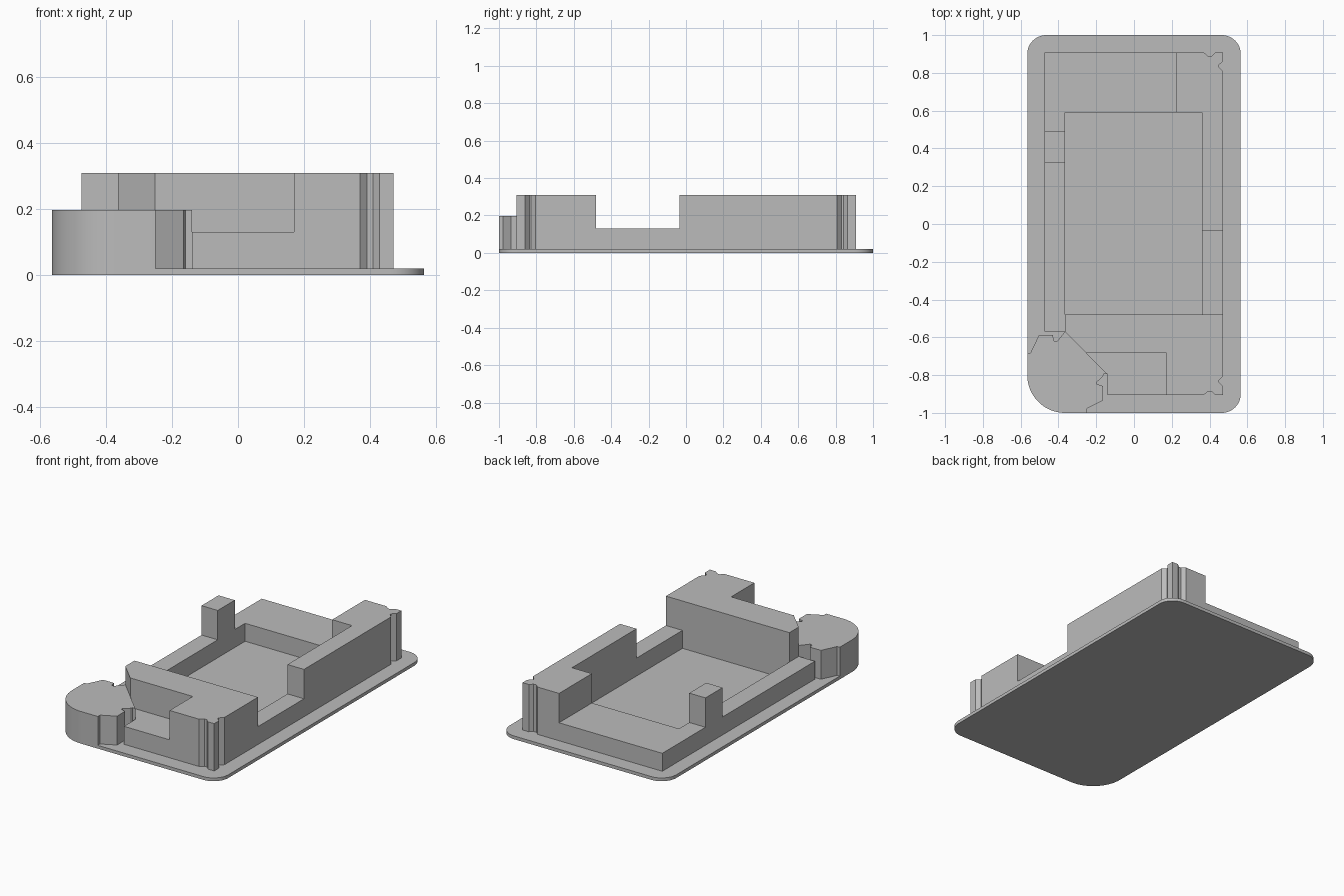
import bpy, bmesh, math

if "Cube" in bpy.data.objects:
    bpy.data.objects.remove(bpy.data.objects["Cube"])

grey = bpy.data.materials.new("light grey")
grey.diffuse_color = (0.50, 0.50, 0.50, 1)
grey.use_nodes = True
grey.node_tree.nodes["Principled BSDF"].inputs["Base Color"].default_value = grey.diffuse_color


def prism(name, pts, z0, z1):
    """Extrude a counter-clockwise outline from z0 to z1."""
    bm = bmesh.new()
    face = bm.faces.new([bm.verts.new((x, y, z0)) for x, y in pts])
    ext = bmesh.ops.extrude_face_region(bm, geom=[face])
    for v in ext["geom"]:
        if isinstance(v, bmesh.types.BMVert):
            v.co.z = z1
    bmesh.ops.recalc_face_normals(bm, faces=bm.faces)
    mesh = bpy.data.meshes.new(name)
    bm.to_mesh(mesh)
    bm.free()
    mesh.materials.append(grey)
    ob = bpy.data.objects.new(name, mesh)
    bpy.context.collection.objects.link(ob)
    return ob


def activate(ob):
    bpy.ops.object.select_all(action="DESELECT")
    ob.select_set(True)
    bpy.context.view_layer.objects.active = ob


def cut(ob, pts, z0):
    """Cut an outline out of ob, from z0 up."""
    cutter = prism("cutter", pts, z0, 0.5)
    cutter.hide_render = True
    mod = ob.modifiers.new("cut", "BOOLEAN")
    mod.operation = "DIFFERENCE"
    mod.solver = "EXACT"
    mod.object = cutter
    activate(ob)
    bpy.ops.object.modifier_apply(modifier=mod.name)
    bpy.data.objects.remove(cutter)


def arc(cx, cy, r, start, n=12):
    """Quarter circle, counter-clockwise from the start angle."""
    return [(cx + r * math.cos(math.radians(start + 90 * i / n)),
             cy + r * math.sin(math.radians(start + 90 * i / n))) for i in range(n + 1)]


def box(x0, x1, y0, y1):
    return [(x0, y0), (x1, y0), (x1, y1), (x0, y1)]


FLOOR, RIM, POST, TOP = 0.02, 0.13, 0.197, 0.31
W = 0.565
big_corner = arc(-W + 0.2, -0.8, 0.2, 180, 20)

# Base plate with one larger rounded corner
plate = prism("base_plate", big_corner + arc(W - 0.1, -0.9, 0.1, 270)
              + arc(W - 0.1, 0.9, 0.1, 0) + arc(-W + 0.1, 0.9, 0.1, 90), 0, FLOOR)

# Frame outline: diagonal front-left edge, small grooves by the right corners
front_right = [(0.37, -0.905), (0.392, -0.886), (0.41, -0.886), (0.43, -0.905),
               (0.472, -0.905), (0.472, -0.86), (0.449, -0.838), (0.449, -0.828), (0.472, -0.805)]
back_right = [(x, -y + 0.003) for x, y in reversed(front_right)]
outline = ([(-0.475, -0.57), (-0.365, -0.57), (-0.14, -0.795), (-0.14, -0.905)]
           + front_right + back_right + [(-0.475, 0.908)])
frame = prism("tray_frame", outline, FLOOR, TOP)

# Central pocket, cut right through to the plate
cut(frame, box(-0.365, 0.36, -0.48, 0.59), 0.0)
# Low rim on the left in front of the post
cut(frame, [(-0.6, -0.7), (-0.365, -0.7), (-0.365, -0.48), (0, -0.48), (0, 0.325), (-0.6, 0.325)], RIM)
# Low rim behind the post and along the back
cut(frame, [(-0.6, 0.49), (0, 0.49), (0, 0.55), (0.225, 0.55), (0.225, 1.1), (-0.6, 1.1)], RIM)
# Gap in the right wall
cut(frame, box(0.2, 0.6, -0.48, -0.035), RIM)
# Notch in the front block
cut(frame, box(-0.252, 0.17, -1.1, -0.68), RIM)

# Rounded corner post against the diagonal edge
post = prism("corner_post", big_corner + [
    (-0.25, -1.0), (-0.25, -0.978), (-0.165, -0.935), (-0.165, -0.858), (-0.198, -0.847),
    (-0.198, -0.838), (-0.165, -0.808), (-0.16, -0.795), (-0.14, -0.795), (-0.365, -0.57),
    (-0.408, -0.622), (-0.424, -0.618), (-0.43, -0.588), (-0.503, -0.588),
    (-0.548, -0.682), (-W, -0.682)], FLOOR, POST)

for ob in (plate, frame, post):
    activate(ob)
    bpy.ops.object.shade_smooth_by_angle(angle=math.radians(25))
